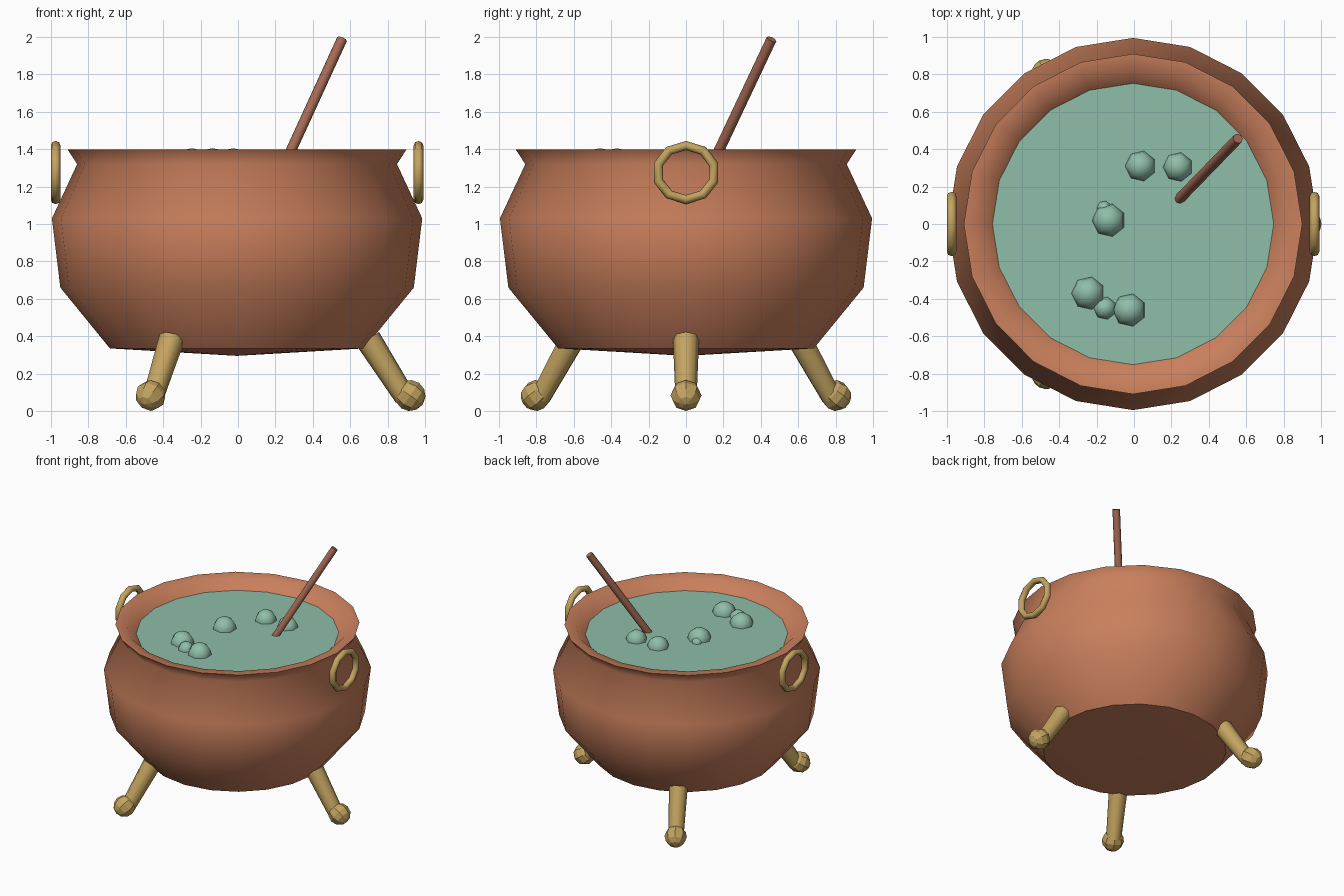
import bpy, bmesh, math
from mathutils import Vector, Matrix

if "Cube" in bpy.data.objects:
    bpy.data.objects.remove(bpy.data.objects["Cube"])

CX = -0.005          # pot axis
SIDES = 20


def srgb(r, g, b):
    return tuple(((c / 255 + 0.055) / 1.055) ** 2.4 for c in (r, g, b)) + (1.0,)


def material(name, rgb):
    m = bpy.data.materials.new(name)
    m.diffuse_color = srgb(*rgb)
    m.use_nodes = True
    m.node_tree.nodes["Principled BSDF"].inputs["Base Color"].default_value = m.diffuse_color
    return m


copper = material("copper", (201, 127, 92))
brass = material("brass", (196, 164, 96))
green = material("green_liquid", (143, 190, 168))
wood = material("brown_wood", (165, 106, 84))


def finish(bm, name, mat, smooth=True, angle=None):
    bmesh.ops.recalc_face_normals(bm, faces=bm.faces)
    for f in bm.faces:
        f.smooth = smooth
    if angle:
        for e in bm.edges:
            if len(e.link_faces) == 2 and e.calc_face_angle() > math.radians(angle):
                e.smooth = False
    me = bpy.data.meshes.new(name)
    bm.to_mesh(me)
    bm.free()
    me.materials.append(mat)
    ob = bpy.data.objects.new(name, me)
    bpy.context.collection.objects.link(ob)
    return ob


def rod(name, a, b, ra, rb, sides, mat):
    """Tapered rod from point a to point b."""
    a, b = Vector(a), Vector(b)
    d = b - a
    bm = bmesh.new()
    mtx = Matrix.Translation((a + b) / 2) @ d.to_track_quat('Z', 'Y').to_matrix().to_4x4()
    bmesh.ops.create_cone(bm, cap_ends=True, segments=sides, radius1=ra, radius2=rb,
                          depth=d.length, matrix=mtx)
    return finish(bm, name, mat, angle=65)


def ball(name, loc, r, seg, rings, mat, rot=Matrix(), smooth=True):
    bm = bmesh.new()
    bmesh.ops.create_uvsphere(bm, u_segments=seg, v_segments=rings, radius=r,
                              matrix=Matrix.Translation(loc) @ rot)
    return finish(bm, name, mat, smooth)


# Pot: revolved profile with rolled rim
profile = [(0, 0.295), (0.68, 0.335), (0.945, 0.66), (0.99, 1.03), (0.855, 1.32),
           (0.905, 1.397), (0.825, 1.392), (0.74, 1.305)]
bm = bmesh.new()
pts = [bm.verts.new((CX, r, z)) for r, z in profile]
edges = [bm.edges.new(p) for p in zip(pts, pts[1:])]
bmesh.ops.spin(bm, geom=pts + edges, cent=(CX, 0, 0), axis=(0, 0, 1),
               angle=math.tau, steps=SIDES, use_merge=False)
bmesh.ops.remove_doubles(bm, verts=bm.verts, dist=0.001)
for e in bm.edges:
    z1, z2 = (v.co.z for v in e.verts)
    if abs(z1 - z2) < 1e-4 and min(abs(z1 - 0.335), abs(z1 - 1.397)) < 1e-3:
        e.smooth = False     # crisp base and rim edges
pot = finish(bm, "pot", copper)
pot.data.transform(Matrix.Translation((CX, 0, 0)) @ Matrix.Diagonal((1, 1.005, 1, 1))
                   @ Matrix.Translation((-CX, 0, 0)))

# Liquid surface
bm = bmesh.new()
bmesh.ops.create_circle(bm, cap_ends=True, segments=SIDES, radius=0.752,
                        matrix=Matrix.Translation((CX, 0, 1.318)))
for f in bm.faces:
    if f.normal.z < 0:
        f.normal_flip()
me = bpy.data.meshes.new("liquid")
bm.to_mesh(me)
bm.free()
me.materials.append(green)
bpy.context.collection.objects.link(bpy.data.objects.new("liquid", me))

# Bubbles
for i, (x, y, r) in enumerate([(0.035, 0.31, 0.083), (0.235, 0.305, 0.08), (-0.135, 0.02, 0.09),
                               (-0.16, 0.085, 0.04), (-0.245, -0.37, 0.09),
                               (-0.155, -0.45, 0.062), (-0.025, -0.46, 0.09)]):
    ball(f"bubble_{i + 1}", (x, y, 1.315), r, 7, 8, green, Matrix.Rotation(math.pi / 2, 4, 'Z'))

# Stirring stick
rod("stirring_stick", (0.195, 0.085, 1.2), (0.556, 0.457, 1.988), 0.028, 0.028, 8, wood)

# Three splayed legs with ball feet
for i in range(3):
    a = math.tau * i / 3
    c, s = math.cos(a), math.sin(a)
    rod(f"leg_{i + 1}", (CX + 0.897 * c, 0.897 * s, 0.075), (CX + 0.70 * c, 0.70 * s, 0.385),
        0.057, 0.07, 8, brass)
    rot = Matrix.Rotation(a, 4, 'Z') @ Matrix.Rotation(math.radians(125), 4, 'Y')
    ball(f"foot_{i + 1}", (CX + 0.925 * c, 0.925 * s, 0.083), 0.083, 8, 6, brass, rot, False)

# Ring handles on both sides
for side, x in (("left", -0.975), ("right", 0.965)):
    bm = bmesh.new()
    loops = []
    for i in range(10):
        a = math.tau * i / 10
        loop = []
        for j in range(8):
            b = math.tau * j / 8
            r = 0.149 + 0.025 * math.cos(b)
            loop.append(bm.verts.new((x + 0.026 * math.sin(b), 1.04 * r * math.sin(a),
                                      1.275 + 0.97 * r * math.cos(a))))
        loops.append(loop)
    for i in range(10):
        p, q = loops[i], loops[(i + 1) % 10]
        for j in range(8):
            k = (j + 1) % 8
            bm.faces.new((p[j], q[j], q[k], p[k]))
    finish(bm, f"ring_handle_{side}", brass)
